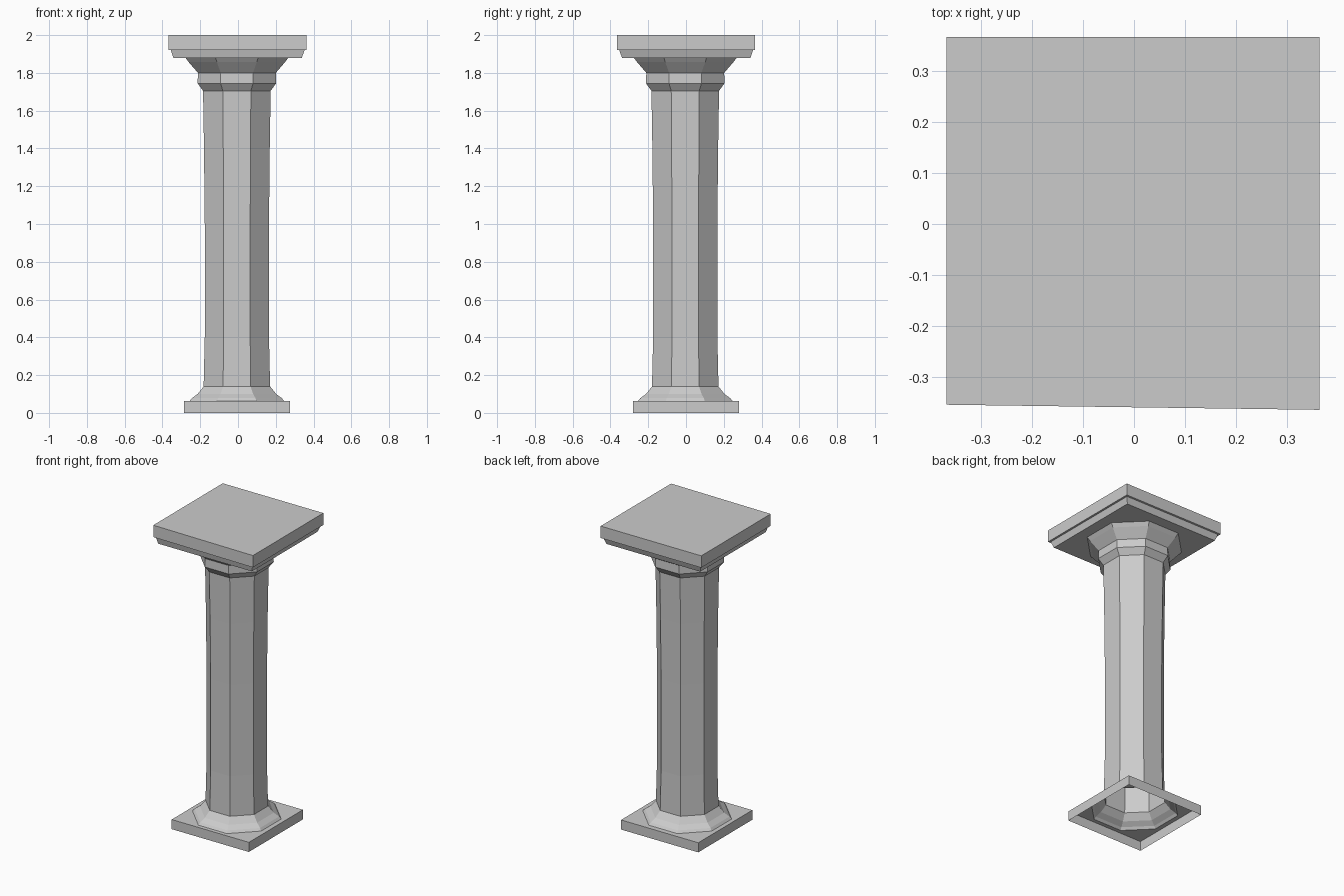
import bpy, bmesh, math
from mathutils import Vector

if "Cube" in bpy.data.objects:
    bpy.data.objects.remove(bpy.data.objects["Cube"])


def loft(name, sides, profile, centre=(0, 0), cap_top=False, hole_z=None, hole=None):
    """Stack n-sided rings (flat-to-centre distance, height); optionally
    close one end with a plate that has an octagonal hole."""
    bm = bmesh.new()

    def ring(n, apothem, z, c):
        r = apothem / math.cos(math.pi / n)
        return [bm.verts.new((c[0] + r * math.cos((i + 0.5) * math.tau / n),
                              c[1] + r * math.sin((i + 0.5) * math.tau / n), z))
                for i in range(n)]

    def loop_edges(vs):
        out = []
        for i, v in enumerate(vs):
            w = vs[(i + 1) % len(vs)]
            out.append(bm.edges.get((v, w)) or bm.edges.new((v, w)))
        return out

    rings = [ring(sides, a, z, centre) for a, z in profile]
    for lo, hi in zip(rings, rings[1:]):
        for i in range(sides):
            j = (i + 1) % sides
            bm.faces.new((lo[i], lo[j], hi[j], hi[i]))
    if cap_top:
        bm.faces.new(rings[-1])
    if hole:
        outer = rings[hole_z]
        inner = ring(8, hole, outer[0].co.z, SHAFT_CENTRE)
        up = Vector((0, 0, 1 if hole_z == -1 else -1))
        bmesh.ops.triangle_fill(bm, use_beauty=True, normal=up,
                                edges=loop_edges(outer) + loop_edges(inner))
        bmesh.ops.dissolve_limit(bm, angle_limit=0.001, verts=[], edges=[])
    bmesh.ops.recalc_face_normals(bm, faces=bm.faces)
    mesh = bpy.data.meshes.new(name)
    bm.to_mesh(mesh)
    bm.free()
    obj = bpy.data.objects.new(name, mesh)
    bpy.context.collection.objects.link(obj)
    return obj


SHAFT_CENTRE = (-0.006, -0.004)

# Square plinth, hollow and open underneath
loft("plinth", 4, [(0.28, 0), (0.28, 0.063)], (-0.005, 0), hole_z=-1, hole=0.25)

# Hollow octagonal shaft with flared foot and moulded capital
loft("column_shaft", 8, [
    (0.25, 0.063), (0.238, 0.078), (0.208, 0.10), (0.176, 0.14),
    (0.170, 0.40), (0.170, 1.00), (0.174, 1.40), (0.179, 1.705),
    (0.208, 1.745), (0.206, 1.80), (0.255, 1.857), (0.272, 1.88)], SHAFT_CENTRE)

# Square slab on top, with a tapered lower tier
slab = loft("abacus", 4, [(0.34, 1.88), (0.354, 1.92), (0.365, 1.922), (0.365, 2.0)],
            (-0.002, 0.001), cap_top=True, hole_z=0, hole=0.272)

# One slightly worn front corner of the slab
for v in slab.data.vertices:
    if v.co.x < -0.35 and v.co.y < -0.35:
        v.co.y += 0.01
